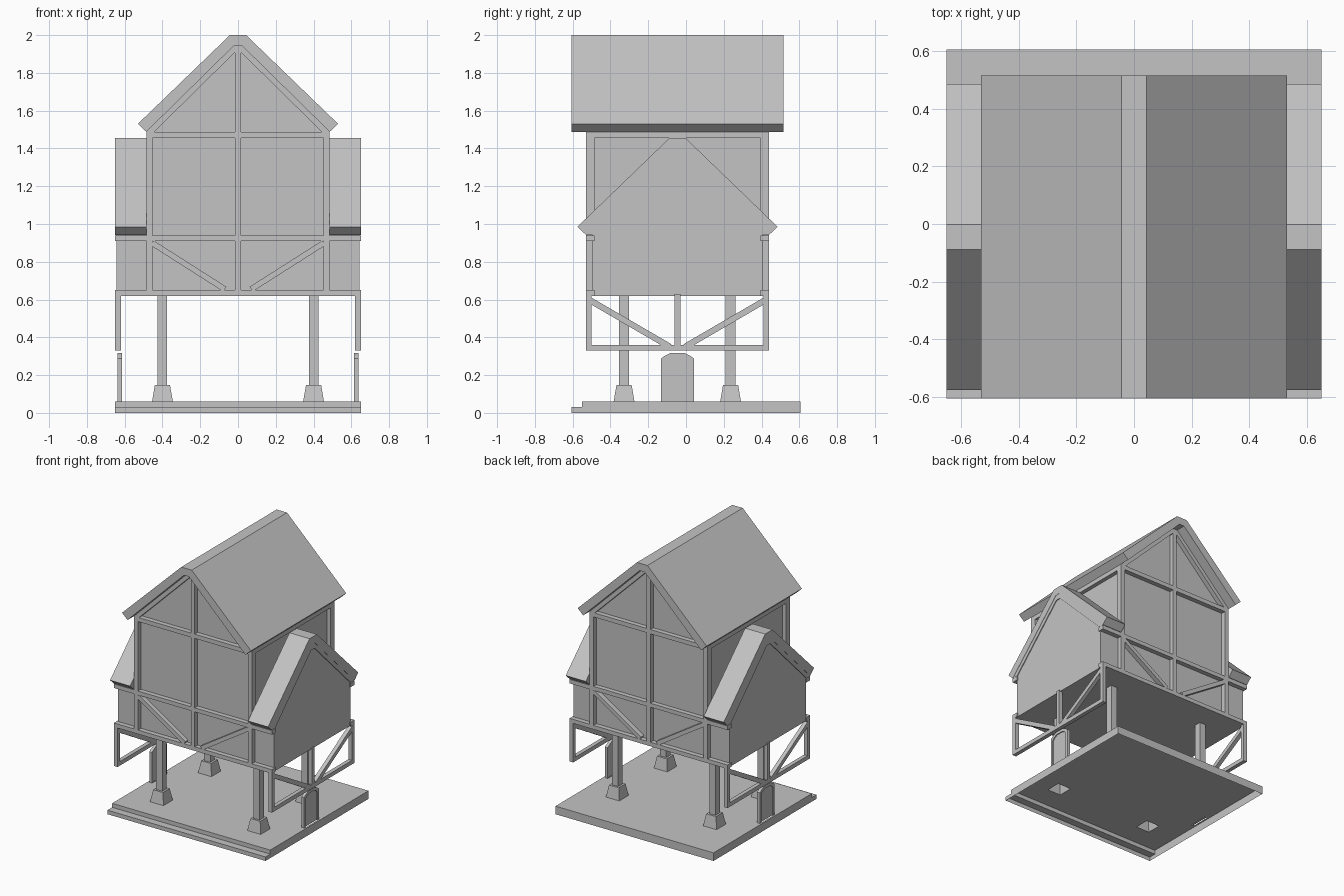
import bpy, bmesh
from mathutils import Vector

cube = bpy.data.objects.get("Cube")
if cube:
    bpy.data.objects.remove(cube, do_unlink=True)

grey = bpy.data.materials.new("plain_grey")
grey.use_nodes = True
colour = (0.55, 0.55, 0.55, 1)
grey.diffuse_color = colour
grey.node_tree.nodes["Principled BSDF"].inputs["Base Color"].default_value = colour

MID = -0.045          # y of the house centre
SIDES = (-1, 1)


def finish(name, bm):
    bmesh.ops.recalc_face_normals(bm, faces=bm.faces)
    mesh = bpy.data.meshes.new(name)
    bm.to_mesh(mesh)
    bm.free()
    mesh.materials.append(grey)
    obj = bpy.data.objects.new(name, mesh)
    bpy.context.collection.objects.link(obj)
    return obj


def prism_bm(points, axis, a, b):
    """Extrude a 2D outline (horizontal, z) along x or y from a to b."""
    bm = bmesh.new()
    place = (lambda p: (a, p[0], p[1])) if axis == "x" else (lambda p: (p[0], a, p[1]))
    face = bm.faces.new([bm.verts.new(place(p)) for p in points])
    ext = bmesh.ops.extrude_face_region(bm, geom=[face])
    move = Vector((b - a, 0, 0)) if axis == "x" else Vector((0, b - a, 0))
    bmesh.ops.translate(bm, vec=move, verts=[v for v in ext["geom"] if isinstance(v, bmesh.types.BMVert)])
    return bm


def prism(name, points, axis, a, b):
    return finish(name, prism_bm(points, axis, a, b))


def box(name, x0, x1, y0, y1, z0, z1):
    return prism(name, [(x0, z0), (x1, z0), (x1, z1), (x0, z1)], "y", y0, y1)


def strip(p, q, width):
    """Outline of a straight brace between two 2D points."""
    p, q = Vector(p), Vector(q)
    d = (q - p).normalized() * width / 2
    n = Vector((-d.y, d.x))
    return [p + n, q + n, q - n, p - n]


def mirrored(half, dx=0, dz=0):
    """Complete a left half outline by mirroring it about its centre."""
    full = half + [(-x, z) for x, z in reversed(half)]
    return [(x + dx, z + dz) for x, z in full]


def gable_band(outer, inner, dx=0, dz=0):
    pts = outer + [(-x, z) for x, z in reversed(outer)]
    pts += [(-x, z) for x, z in inner] + list(reversed(inner))
    return [(x + dx, z + dz) for x, z in pts]


# Shared gable outlines; the side wings use the same ones lower down
DROP = -0.545
ROOF = ([(-.53, 1.53), (-.043, 2.0)], [(-.485, 1.488), (-.02, 1.945)])
RAFTER = ([(-.485, 1.488), (-.02, 1.945)], [(-.443, 1.488), (-.02, 1.905)])

# Base slab with front step, open below, with openings under posts and doors
slab = [(-.605, 0), (-.605, .03), (-.55, .03), (-.55, .06), (.605, .06), (.605, 0)]
bm = prism_bm(slab, "x", -.65, .65)
bm.normal_update()
bmesh.ops.delete(bm, geom=[f for f in bm.faces if f.calc_center_median().z < .001], context="FACES_ONLY")
holes = [(s * .4, -.328, .055, .055) for s in SIDES]
holes += [(s * .626, MID, .011, .087) for s in SIDES]
for hx, hy, rx, ry in holes:
    for s in SIDES:
        for co, no in (((hx + s * rx, 0, 0), (1, 0, 0)), ((0, hy + s * ry, 0), (0, 1, 0))):
            bmesh.ops.bisect_plane(bm, geom=bm.verts[:] + bm.edges[:] + bm.faces[:], plane_co=co, plane_no=no)
cut = []
for f in bm.faces:
    c = f.calc_center_median()
    if c.z > .059 and any(abs(c.x - h[0]) < h[2] and abs(c.y - h[1]) < h[3] for h in holes):
        cut.append(f)
bmesh.ops.delete(bm, geom=cut, context="FACES")
finish("base_slab", bm)

# Stilts on tapered footings
for sx in SIDES:
    for y in (-.328, .236):
        x = sx * .4
        box("stilt", x - .025, x + .025, y - .026, y + .026, .14, .63)
        bm = bmesh.new()
        low, high = [[bm.verts.new((x + i * r, y + j * r, z)) for i, j in ((-1, -1), (1, -1), (1, 1), (-1, 1))]
                     for r, z in ((.055, .06), (.04, .148))]
        bm.faces.new(high)
        for i in range(4):
            k = (i + 1) % 4
            bm.faces.new((low[i], low[k], high[k], high[i]))
        finish("footing", bm)

# Main house body and roof
prism("house_walls", mirrored([(-.455, .62), (-.455, 1.517), (-.02, 1.945)]), "y", MID - .45, MID + .45)
prism("main_roof", gable_band(*ROOF), "y", -.605, .515)

# Timber framing on front and back
for s in SIDES:
    y0, y1 = sorted((MID + s * .44, MID + s * .485))
    prism("gable_rafters", gable_band(*RAFTER), "y", y0, y1)
    box("centre_post", -.015, .015, y0, y1, .62, 1.91)
    box("eave_beam", -.485, .485, y0, y1, 1.456, 1.488)
    for z in (.62, .91):
        box("cross_beam", -.65, .65, y0, y1, z, z + .03)
    for sx in SIDES:
        xa, xb = sorted((sx * .452, sx * .485))
        box("corner_post", xa, xb, y0, y1, .62, 1.488)
        prism("lower_brace", strip((sx * .455, .9), (sx * .07, .655), .03), "y", y0, y1)

for sx in SIDES:
    def span(a, b):
        return sorted((sx * a, sx * b))

    # Beam under the main eaves
    box("side_eave_beam", *span(.44, .485), MID - .485, MID + .485, 1.456, 1.488)

    # Side wing with its own gable roof
    body = mirrored([(-.45, .62), (-.45, .977), (-.02, 1.4)], MID)
    prism("wing_walls", body, "x", *span(.4, .642))
    prism("wing_roof", gable_band(*ROOF, MID, DROP), "x", *span(.485, .65))
    prism("wing_rafters", gable_band(*RAFTER, MID, DROP), "x", *span(.46, .648))

    # Open lattice hanging below the wing
    bar = span(.62, .65)
    box("lattice_rail", *bar, MID - .485, MID + .485, .33, .36)
    box("lattice_centre", *bar, MID - .015, MID + .015, .34, .63)
    for sy in SIDES:
        ya, yb = sorted((MID + sy * .455, MID + sy * .485))
        box("lattice_post", *bar, ya, yb, .33, .63)
        prism("lattice_brace", strip((MID + sy * .465, .597), (MID + sy * .04, .35), .032), "x", *bar)

    # Small arched door with raised frame
    arch = [(-.087, .06), (-.087, .288), (-.07, .3), (-.035, .318)]
    inner = [(-.07, .06), (-.07, .268), (-.055, .283), (-.03, .296)]
    prism("door_frame", gable_band(arch, inner, MID), "x", *span(.615, .637))
    prism("door_panel", mirrored(inner, MID), "x", *span(.62, .63))
